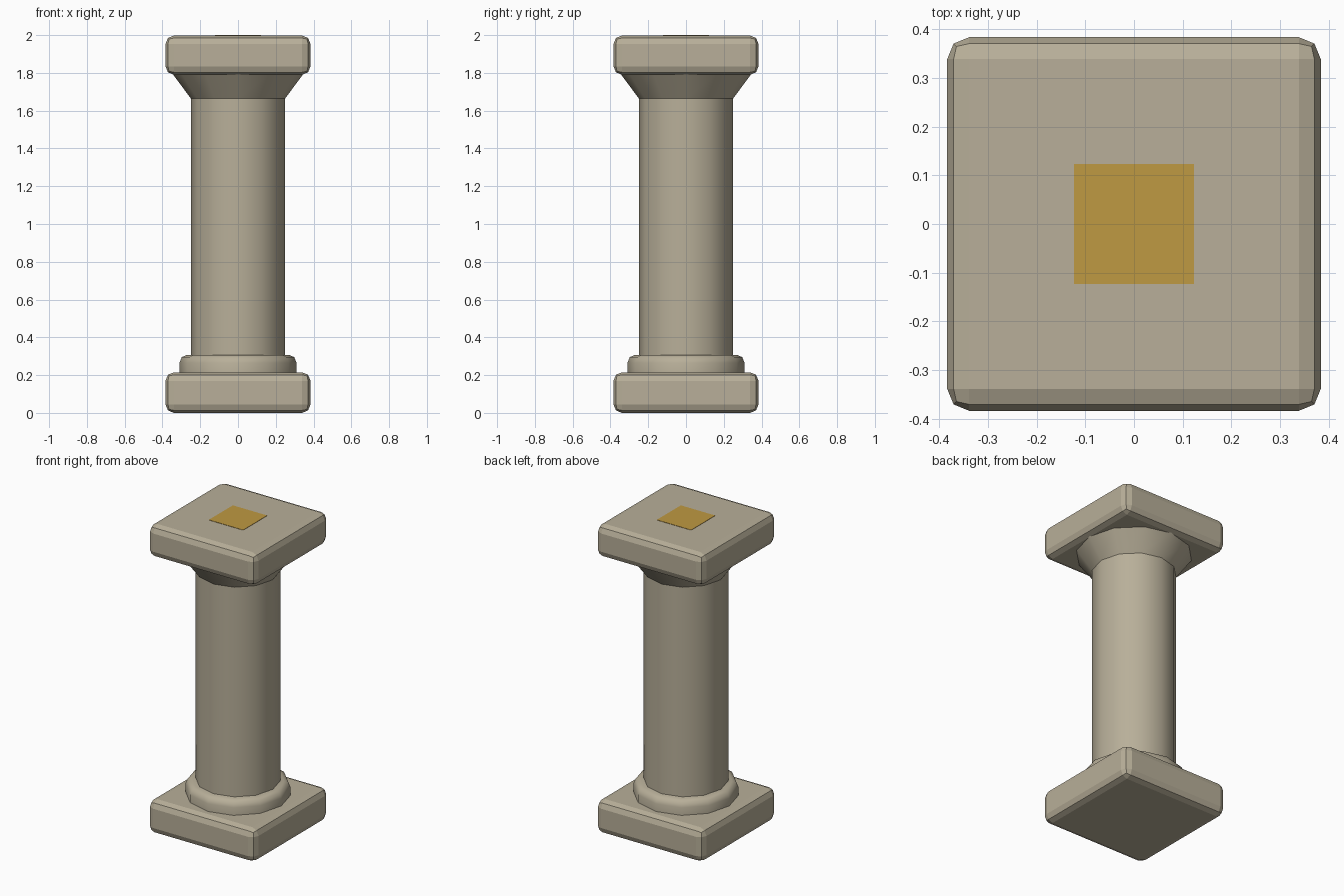
import bpy, bmesh, math

if "Cube" in bpy.data.objects:
    bpy.data.objects.remove(bpy.data.objects["Cube"])


def material(name, color):
    m = bpy.data.materials.new(name)
    m.diffuse_color = (*color, 1)
    m.use_nodes = True
    m.node_tree.nodes["Principled BSDF"].inputs["Base Color"].default_value = m.diffuse_color
    return m


stone = material("stone", (0.479, 0.429, 0.319))
gold = material("gold", (0.52, 0.319, 0.054))


def finish(name, bm, mat):
    bmesh.ops.recalc_face_normals(bm, faces=bm.faces)
    me = bpy.data.meshes.new(name)
    bm.to_mesh(me)
    bm.free()
    me.materials.append(mat)
    ob = bpy.data.objects.new(name, me)
    bpy.context.collection.objects.link(ob)
    return ob


def box(name, half, z0, z1, mat, bevel=0):
    bm = bmesh.new()
    bmesh.ops.create_cube(bm, size=1)
    for v in bm.verts:
        v.co.x *= 2 * half
        v.co.y *= 2 * half
        v.co.z = z1 if v.co.z > 0 else z0
    if bevel:
        bmesh.ops.bevel(bm, geom=bm.edges[:], offset=bevel, segments=2,
                        profile=0.5, affect='EDGES')
    return finish(name, bm, mat)


def lathe(name, profile, mat, sides=12):
    bm = bmesh.new()
    rings = []
    for r, z in profile:
        rings.append([bm.verts.new((r * math.cos(math.tau * i / sides),
                                    r * math.sin(math.tau * i / sides), z))
                      for i in range(sides)])
    for a, b in zip(rings, rings[1:]):
        for i in range(sides):
            j = (i + 1) % sides
            bm.faces.new((a[i], a[j], b[j], b[i]))
    bm.faces.new(rings[0])
    bm.faces.new(rings[-1])
    ob = finish(name, bm, mat)
    bpy.ops.object.select_all(action='DESELECT')
    ob.select_set(True)
    bpy.context.view_layer.objects.active = ob
    bpy.ops.object.shade_smooth_by_angle(angle=math.radians(50))
    return ob


# square slabs at foot and head
box("base_slab", 0.384, 0.0, 0.215, stone, 0.045)
box("top_slab", 0.384, 1.79, 1.998, stone, 0.045)

# round parts
lathe("base_ring", [(0.31, 0.2), (0.31, 0.265), (0.298, 0.295), (0.27, 0.307)], stone)
lathe("shaft", [(0.25, 0.29), (0.25, 1.67)], stone)
lathe("flared_neck", [(0.25, 1.665), (0.35, 1.8)], stone)

# gold inlay on the top
box("gold_inlay", 0.123, 1.995, 2.0, gold)
